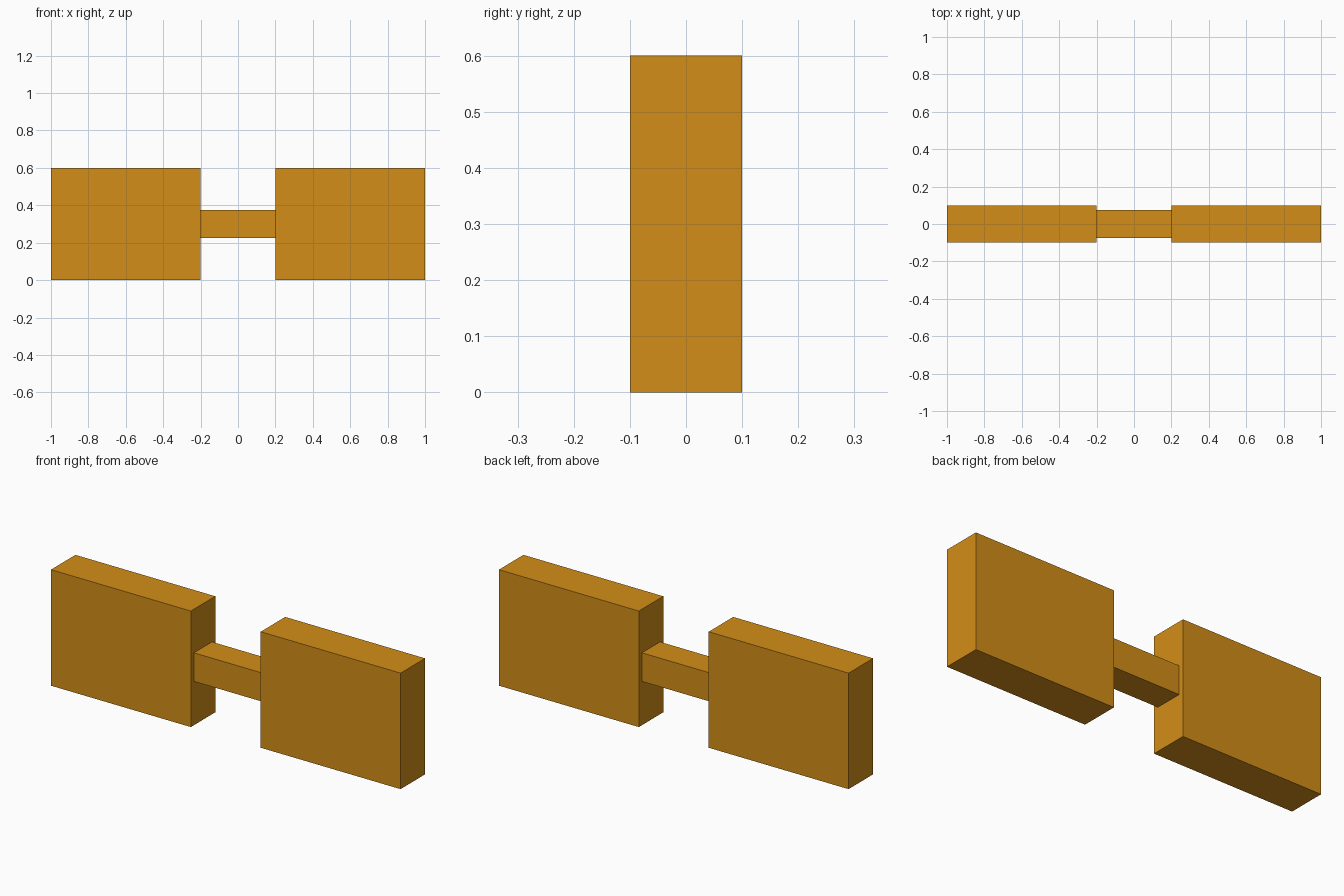
import bpy

if "Cube" in bpy.data.objects:
    bpy.data.objects.remove(bpy.data.objects["Cube"])

orange = bpy.data.materials.new("orange")
orange.diffuse_color = (0.65, 0.27, 0.009, 1.0)
orange.use_nodes = True
orange.node_tree.nodes["Principled BSDF"].inputs["Base Color"].default_value = orange.diffuse_color


def box(name, center, size):
    bpy.ops.mesh.primitive_cube_add(size=1, location=center)
    obj = bpy.context.object
    obj.name = name
    obj.scale = size
    bpy.ops.object.transform_apply(location=False, rotation=False, scale=True)
    obj.data.materials.append(orange)
    return obj


# Two matching end slabs
for side, sign in (("left", -1), ("right", 1)):
    box(f"{side}_slab", (sign * 0.6, 0, 0.3), (0.8, 0.2, 0.6))

# Square bar joining the slabs
box("connecting_bar", (0, 0, 0.3), (0.4, 0.148, 0.148))
